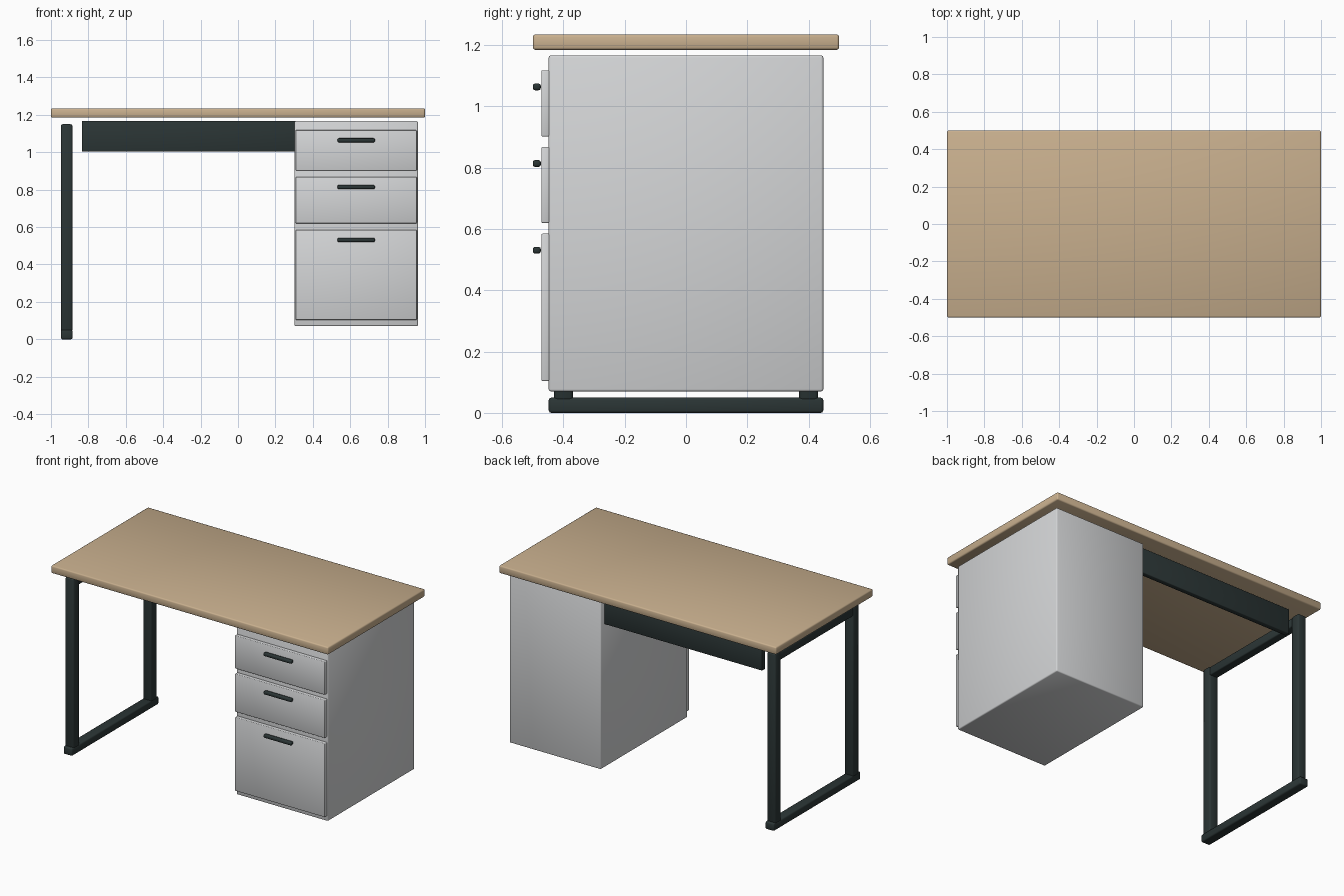
import bpy
import bmesh
from mathutils import Vector

cube = bpy.data.objects.get("Cube")
if cube:
    bpy.data.objects.remove(cube, do_unlink=True)


def material(name, rgb):
    mat = bpy.data.materials.new(name)
    mat.use_nodes = True
    colour = (*rgb, 1.0)
    mat.diffuse_color = colour
    mat.node_tree.nodes["Principled BSDF"].inputs["Base Color"].default_value = colour
    return mat


wood = material("light wood", (0.58, 0.43, 0.27))
grey = material("pale grey paint", (0.66, 0.67, 0.68))
dark = material("dark metal", (0.024, 0.036, 0.036))


def box(name, xs, ys, zs, mat, bevel=0.006, segments=2):
    """Rounded box spanning the given ranges on each axis."""
    low, high = Vector((xs[0], ys[0], zs[0])), Vector((xs[1], ys[1], zs[1]))
    centre = (low + high) / 2
    bm = bmesh.new()
    bmesh.ops.create_cube(bm, size=1)
    bmesh.ops.scale(bm, vec=high - low, verts=bm.verts)
    mesh = bpy.data.meshes.new(name)
    bm.to_mesh(mesh)
    bm.free()
    mesh.materials.append(mat)
    mesh.polygons.foreach_set("use_smooth", [True] * len(mesh.polygons))
    obj = bpy.data.objects.new(name, mesh)
    obj.location = centre
    bpy.context.collection.objects.link(obj)
    mod = obj.modifiers.new("rounded edges", "BEVEL")
    mod.width = bevel
    mod.segments = segments
    return obj


# Desk top
box("desk_top", (-1, 1), (-0.5, 0.5), (1.185, 1.235), wood, 0.008)

# Open leg frame
frame_x = (-0.947, -0.885)
box("frame_foot_bar", frame_x, (-0.448, 0.448), (0, 0.05), dark, 0.008)
box("frame_top_bar", (-0.944, -0.888), (-0.4, 0.4), (1.09, 1.145), dark)
for name, y in (("front_leg", -0.4), ("back_leg", 0.4)):
    box(name, frame_x, (y - 0.031, y + 0.031), (0.04, 1.15), dark, 0.01)

# Panel between the frame and the cabinet
box("back_panel", (-0.835, 0.31), (0.375, 0.408), (1.003, 1.167), dark, 0.004)

# Drawer cabinet
box("cabinet", (0.302, 0.962), (-0.448, 0.448), (0.07, 1.167), grey, 0.007)

# Drawer fronts with bar handles
drawers = (("top", 0.902, 1.118, 1.064),
           ("middle", 0.62, 0.868, 0.814),
           ("bottom", 0.104, 0.585, 0.531))
for name, bottom, top, handle in drawers:
    box(name + "_drawer", (0.308, 0.956), (-0.472, -0.445), (bottom, top), grey, 0.004)
    box(name + "_handle", (0.532, 0.732), (-0.5, -0.474),
        (handle - 0.011, handle + 0.011), dark, 0.007)
